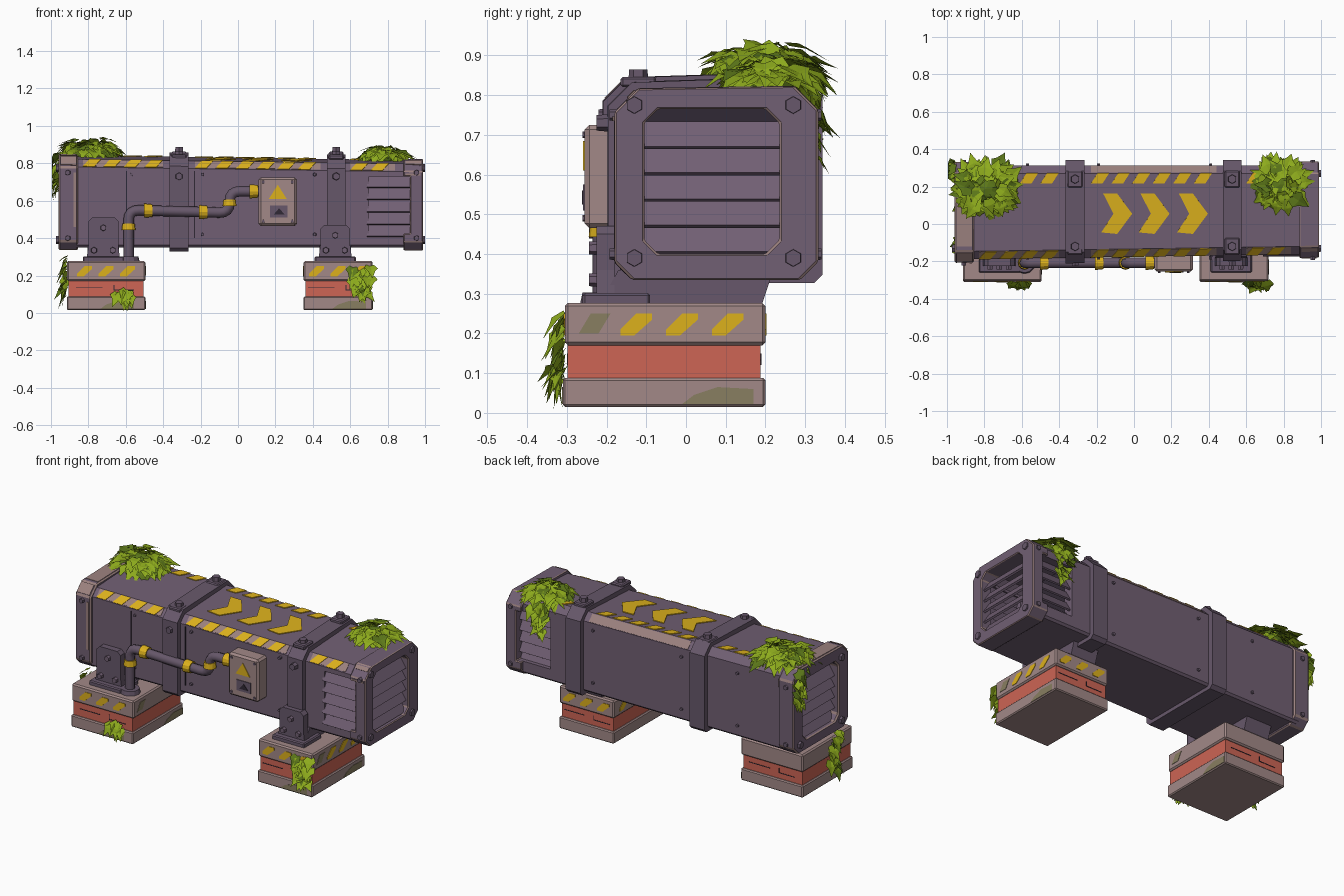
import bpy, bmesh, math, random
from mathutils import Vector, Matrix

random.seed(4)
if "Cube" in bpy.data.objects:
    bpy.data.objects.remove(bpy.data.objects["Cube"], do_unlink=True)


def material(name, color):
    mat = bpy.data.materials.new(name)
    mat.use_nodes = True
    mat.diffuse_color = (*color, 1)
    bsdf = mat.node_tree.nodes["Principled BSDF"]
    bsdf.inputs["Base Color"].default_value = (*color, 1)
    bsdf.inputs["Roughness"].default_value = 0.8
    return mat


METAL = material("purple metal", (0.165, 0.115, 0.172))
TRIM = material("dark purple trim", (0.135, 0.097, 0.145))
DARK = material("shadow black", (0.03, 0.022, 0.035))
WEAR = material("worn edge tan", (0.33, 0.22, 0.21))
YELLOW = material("warning yellow", (0.72, 0.44, 0.012))
CONCRETE = material("mauve concrete", (0.36, 0.25, 0.245))
BRICK = material("brick red", (0.61, 0.13, 0.09))
MOSS = material("moss stain", (0.25, 0.21, 0.12))
LEAF = material("leaf green", (0.27, 0.41, 0.012))
DEEP = material("deep leaf green", (0.11, 0.19, 0.01))


def finish(name, bm, *mats, normals=True):
    if normals:
        bmesh.ops.recalc_face_normals(bm, faces=bm.faces)
    mesh = bpy.data.meshes.new(name)
    bm.to_mesh(mesh)
    bm.free()
    for mat in mats:
        mesh.materials.append(mat)
    obj = bpy.data.objects.new(name, mesh)
    bpy.context.collection.objects.link(obj)
    return obj


def box(name, xs, ys, zs, mat, bevel=0.0):
    bm = bmesh.new()
    bmesh.ops.create_cube(bm, size=1)
    for v in bm.verts:
        v.co = [(a + b) / 2 + c * (b - a) for (a, b), c in zip((xs, ys, zs), v.co)]
    if bevel:
        bmesh.ops.bevel(bm, geom=bm.edges[:], offset=bevel, segments=1, affect="EDGES")
    return finish(name, bm, mat)


def plates(name, polys, origin, u, v, mat, t=0.005):
    """Flat outlines in the plane (origin, u, v), raised by t."""
    o, u, v = Vector(origin), Vector(u).normalized(), Vector(v).normalized()
    n = u.cross(v).normalized() * t
    bm = bmesh.new()
    for poly in polys:
        face = bm.faces.new([bm.verts.new(o + u * a + v * b) for a, b in poly])
        ext = bmesh.ops.extrude_face_region(bm, geom=[face])["geom"]
        bmesh.ops.translate(bm, vec=n, verts=[g for g in ext if isinstance(g, bmesh.types.BMVert)])
    return finish(name, bm, mat)


def rect(a, b, c, d, slant=0.0):
    return [(a, c), (b, c), (b + slant, d), (a + slant, d)]


def cylinders(name, spots, axis, r, depth, mat, sides=6):
    bm = bmesh.new()
    rot = Vector(axis).to_track_quat("Z", "Y").to_matrix().to_4x4()
    for p in spots:
        bmesh.ops.create_cone(bm, cap_ends=True, segments=sides, radius1=r, radius2=r * 0.88,
                              depth=depth, matrix=Matrix.Translation(p) @ rot)
    return finish(name, bm, mat)


# The duct top leans up towards the back by LIFT and down towards +x
CH, LIFT, BACK = 0.042, 0.02, 0.313


def front_y(x):
    return -0.175 + 0.015 * x


def top_z(y):
    return 0.81 + LIFT * (y - front_y(0) - CH) / (BACK - front_y(0) - 2 * CH)


def octagon(x, y0, y1, z0, z1, c, b, lift=0.0):
    return [(x, y, z) for y, z in ((y0 + b, z0), (y1 - b, z0), (y1, z0 + b), (y1, z1 + lift - c),
                                   (y1 - c, z1 + lift), (y0 + c, z1), (y0, z1 - c), (y0, z0 + b))]


def outer(x, grow, c, b, lift):
    return octagon(x, front_y(x) - grow, BACK + grow, 0.35 - 0.75 * grow, 0.81 - 0.014 * x + grow, c, b, lift)


def inner(x, grow):
    return octagon(x, -0.105 - grow, 0.235 + grow, 0.4 - grow, 0.765 + grow, 0.035, 0.035)


def ring(name, x0, x1, grow, c, b, lift, hole, *mats):
    """Tube with top chamfer c, bottom chamfer b and an inner opening."""
    bm = bmesh.new()
    loops = [outer(x0, grow, c, b, lift), outer(x1, grow, c, b, lift), inner(x1, hole), inner(x0, hole)]
    loops = [[bm.verts.new(p) for p in loop] for loop in loops]
    for k in range(4):
        p, q = loops[k], loops[(k + 1) % 4]
        for i in range(8):
            j = (i + 1) % 8
            bm.faces.new((p[i], p[j], q[j], q[i]))
    return finish(name, bm, *mats)


# Duct shell, end frames and clamping bands
duct = ring("duct_shell", -0.9, 0.92, 0, CH, 0.012, LIFT, 0.015, METAL)
frames = [ring("end_frame_right", -0.96, -0.855, 0.018, 0.06, 0.045, 0.01, 0, METAL, WEAR),
          ring("end_frame_left", 0.885, 0.99, 0.02, 0.06, 0.045, 0.006, 0, METAL, WEAR)]
cutter = box("vent_cutter", (0.7, 0.92), (-1, 1), (0.425, 0.73), DARK)
cutter.hide_render = True
for obj in (duct, frames[1]):
    cut = obj.modifiers.new("side_vents", "BOOLEAN")
    cut.object, cut.operation, cut.solver = cutter, "DIFFERENCE", "EXACT"
for obj in frames:
    bev = obj.modifiers.new("worn_edges", "BEVEL")
    bev.width, bev.segments, bev.limit_method, bev.material = 0.008, 1, "ANGLE", 1
    bev.angle_limit = math.radians(40)
bpy.context.view_layer.update()
deps = bpy.context.evaluated_depsgraph_get()
baked = [(o, bpy.data.meshes.new_from_object(o.evaluated_get(deps))) for o in [duct] + frames]
for obj, mesh in baked:
    obj.modifiers.clear()
    obj.data = mesh
bpy.data.objects.remove(cutter, do_unlink=True)

for i, x in enumerate((-0.315, 0.525)):
    ring(f"band_{i}", x - 0.05, x + 0.05, 0.03, 0.06, 0.02, 0.014, 0.03, TRIM)
    cylinders(f"band_bolts_{i}", [(x, -0.12, 0.845), (x, 0.24, 0.867)], (0, 0, 1), 0.026, 0.04, TRIM)
    for y, z in ((-0.12, 0.846), (0.24, 0.862)):
        box("bolt_lug", (x - 0.04, x + 0.04), (y - 0.045, y + 0.045), (0.82, z), TRIM, 0.006)
    cylinders(f"band_side_bolts_{i}", [(x, -0.21, 0.73)], (0, -1, 0), 0.022, 0.03, TRIM)

# Louvres and bulkheads inside the vents
for side, x, back in ((1, 0.965, 0.66), (-1, -0.935, -0.82)):
    box("bulkhead", (back - 0.01, back + 0.01), (-0.14, 0.27), (0.37, 0.79), DARK)
    for i in range(5):
        plates("end_slat", [rect(-0.11, 0.24, 0, 0.075)], (x, 0, 0.4 + 0.066 * i),
               (0, 1, 0), (-0.55 * side, 0, 0.83), METAL, 0.012)
for y, lean in ((-0.165, 0.5), (0.3, -0.5)):
    for i in range(5):
        plates("side_slat", [rect(0.69, 0.93, 0, 0.072)], (0, y, 0.405 + 0.066 * i),
               (1, 0, 0), (0, lean, 0.85), METAL, 0.01)

# Frame bolts
corners = [(y, z) for y in (-0.13, 0.27) for z in (0.39, 0.775)]
for x in (-0.96, 0.985):
    cylinders("end_bolts", [(x, y, z) for y, z in corners], (math.copysign(1, x), 0, 0), 0.024, 0.028, TRIM)
for x in (-0.91, 0.955):
    cylinders("front_frame_bolts", [(x, front_y(x) - 0.02, z) for z in (0.4, 0.75)], (0, -1, 0), 0.016, 0.024, TRIM)
    cylinders("back_frame_bolts", [(x, BACK + 0.02, z) for z in (0.4, 0.75)], (0, 1, 0), 0.016, 0.016, TRIM)

# Panel seams and rivets
ALONG = (1, 0.015, 0)
plates("front_seams", [rect(x, x + 0.006, 0.4, 0.76) for x in (-0.6, -0.235)],
       (0, -0.175, 0), ALONG, (0, 0, 1), DARK, 0.002)
spots = [(x, z) for x in (-0.57, -0.19, 0.41) for z in (0.42, 0.74)]
cylinders("front_rivets", [(x, -0.18, z) for x, z in spots], (0, -1, 0), 0.01, 0.02, TRIM)
cylinders("back_rivets", [(x, BACK, z) for x, z in spots], (0, 1, 0), 0.01, 0.02, TRIM)

# Hazard stripes, worn paint and arrows on the top
runs = ((-0.83, -0.4), (-0.23, 0.44), (0.6, 0.84))
stripes, strips = [], []
for a, b in runs:
    strips.append(rect(a, b, 0.006, 0.057))
    count = round((b - a) / 0.11)
    stripes += [rect(a + 0.11 * i, a + 0.11 * i + 0.062, 0.002, 0.057, 0.035) for i in range(count)]
SLOPE = (1, 0.015, -0.014)
TOP = ((1, 0, -0.014), (0, 1, top_z(1) - top_z(0)))
CHAMFER = ((0, front_y(0), 0.81 - CH), SLOPE, (0, 1, 1))
plates("front_worn_strip", strips, *CHAMFER, WEAR, 0.002)
plates("front_hazard_stripes", stripes, *CHAMFER, YELLOW, 0.005)
plates("back_hazard_stripes", stripes, (0, 0.215, top_z(0.215)), *TOP, YELLOW, 0.005)
plates("back_worn_strip", strips[1:2], (0, BACK - CH, 0.81 + LIFT), (1, 0, -0.014), (0, 1, -1), WEAR, 0.002)
plates("frame_top_wear", [rect(-0.95, -0.865, -0.12, 0.26)], (0, 0, 0.831), (1, 0, -0.014), (0, 1, 0.025), WEAR, 0.003)
plates("frame_chamfer_wear", [rect(-0.95, -0.865, 0.01, 0.075), rect(0.895, 0.98, 0.05, 0.075)],
       (0, -0.195, 0.77), SLOPE, (0, 1, 1), WEAR, 0.004)
plates("frame_front_wear", [rect(-0.88, -0.865, 0.46, 0.75), rect(0.896, 0.976, 0.735, 0.746)],
       (0, -0.195, 0), ALONG, (0, 0, 1), WEAR, 0.004)
arrow = [(0.01, 0.108), (0.085, 0.108), (0.165, 0), (0.085, -0.108), (0, -0.1), (0.065, 0)]
plates("direction_arrows", [[(x + s, y) for x, y in arrow] for s in (-0.175, 0.025, 0.23)],
       (0, 0.055, top_z(0.055)), *TOP, YELLOW, 0.005)

# Plinths, saddles and brackets
for name, x0, x1, y1, mid, top in (("right", -0.915, -0.495, 0.178, -0.72, 0.51), ("left", 0.35, 0.72, 0.2, 0.52, 0.47)):
    box(name + "_plinth_foot", (x0, x1), (-0.31, y1), (0.015, 0.088), CONCRETE, 0.006)
    box(name + "_plinth_brick", (x0 + 0.01, x1 - 0.01), (-0.298, y1 - 0.012), (0.08, 0.18), BRICK)
    box(name + "_plinth_cap", (x0, x1), (-0.305, y1), (0.17, 0.277), CONCRETE, 0.008)
    plates(name + "_saddle", [[(-0.22, 0.27), (y1 - 0.01, 0.27), (y1 + 0.02, 0.36), (-0.17, 0.36)]],
           (mid - 0.085, 0, 0), (0, 1, 0), (0, 0, 1), TRIM, 0.17)
    box(name + "_foot_plate", (mid - 0.11, mid + 0.11), (-0.26, -0.09), (0.268, 0.302), TRIM, 0.006)
    plates(name + "_bracket", [[(-0.088, 0.3), (0.088, 0.3), (0.08, 0.36), (0.08, top - 0.02), (0.06, top),
                                (-0.06, top), (-0.08, top - 0.02), (-0.08, 0.36)]],
           (mid, -0.18, 0), (1, 0, 0), (0, 0, 1), TRIM, 0.045)
    cylinders(name + "_bracket_bolts", [(mid - 0.05, -0.232, 0.335), (mid + 0.05, -0.232, 0.335),
                                        (mid, -0.232, top - 0.055)], (0, -1, 0), 0.018, 0.024, METAL)
    # Painted marks, mortar cracks and stains
    cx, cy, hx = (x0 + x1) / 2, -0.01, (x1 - x0) / 2
    faces = [((cx, -0.305, 0), (1, 0, 0))]
    if name == "left":
        faces += [((cx + hx, cy, 0), (0, 1, 0)), ((cx, y1, 0), (-1, 0, 0)), ((cx - hx, cy, 0), (0, -1, 0))]
    for o, u in faces:
        marks = [[(s - 0.04, 0.195), (s - 0.005, 0.195), (s + 0.04, 0.235), (s + 0.04, 0.25), (s, 0.25), (s - 0.04, 0.21)]
                 for s in (-0.115, 0, 0.115)]
        plates(name + "_plinth_marks", marks, o, u, (0, 0, 1), YELLOW, 0.003)
    for o, u in (((cx, -0.298, 0), (1, 0, 0)), ((cx, y1 - 0.012, 0), (-1, 0, 0))):
        cracks = [rect(-0.16, -0.02, 0.132, 0.136), rect(0.04, 0.15, 0.12, 0.124), rect(0.04, 0.044, 0.12, 0.15)]
        plates(name + "_brick_cracks", cracks, o, u, (0, 0, 1), DARK, 0.002)
    stain = [(-0.03, 0.022), (0.15, 0.022), (0.15, 0.06), (0.06, 0.065), (0, 0.045)]
    plates(name + "_front_stain", [stain], (cx, -0.31, 0), (1, 0, 0), (0, 0, 1), MOSS, 0.002)
    plates(name + "_side_stain", [stain, rect(-0.29, -0.24, 0.2, 0.25, 0.03)], (x1, 0.02, 0),
           (0, 1, 0), (0, 0, 1), MOSS, 0.002)

# Bent pipe with clamps
PY = -0.208
corner_pts = [Vector((x, PY, z)) for x, z in ((-0.585, 0.28), (-0.585, 0.55), (-0.045, 0.535), (-0.045, 0.65), (0.13, 0.65))]
path = [corner_pts[0]]
for a, b, c in zip(corner_pts, corner_pts[1:], corner_pts[2:]):
    p, q = b + (a - b).normalized() * 0.055, b + (c - b).normalized() * 0.055
    path += [p.lerp(b, t / 4).lerp(b.lerp(q, t / 4), t / 4) for t in range(5)]
path.append(corner_pts[-1])
curve = bpy.data.curves.new("pipe", "CURVE")
curve.dimensions, curve.bevel_depth, curve.bevel_resolution, curve.use_fill_caps = "3D", 0.028, 2, True
spline = curve.splines.new("POLY")
spline.points.add(len(path) - 1)
for pt, co in zip(spline.points, path):
    pt.co = (*co, 1)
curve.materials.append(TRIM)
bpy.context.collection.objects.link(bpy.data.objects.new("pipe", curve))
cylinders("upright_clamps", [(-0.585, PY, 0.46), (-0.045, PY, 0.59)], (0, 0, 1), 0.037, 0.035, YELLOW, 12)
cylinders("level_clamps", [(-0.48, PY, 0.547), (-0.185, PY, 0.539), (0.085, PY, 0.65)], (1, 0, 0), 0.038, 0.045, YELLOW, 12)
cylinders("pipe_flange", [(-0.585, PY, 0.285)], (0, 0, 1), 0.06, 0.035, TRIM, 12)

# Control box
box("control_box", (0.11, 0.315), (-0.255, -0.16), (0.465, 0.725), CONCRETE, 0.012)
FRONT = ((0.21, -0.255, 0), (1, 0, 0), (0, 0, 1))
plates("warning_triangle", [[(-0.045, 0.61), (0.05, 0.61), (0.003, 0.685)]], *FRONT, YELLOW, 0.004)
plates("box_slot", [rect(-0.04, 0.055, 0.51, 0.575)], *FRONT, TRIM, 0.004)
plates("box_slot_marks", [[(-0.02, 0.525), (0.04, 0.525), (0.01, 0.56)]], *FRONT, DARK, 0.007)
cylinders("box_bolts", [(x, -0.256, z) for x in (0.135, 0.29) for z in (0.49, 0.7)], (0, -1, 0), 0.009, 0.01, TRIM)

# Ivy
OUTLINE = [(0, 0), (-0.08, 0.26), (0.3, 0.44), (0.5, 0.24), (1, 0)]


def leaf(bm, pos, along, up, size):
    along = along.normalized()
    side = up.cross(along).normalized()
    up = along.cross(side)
    shade = 1 if random.random() < 0.2 else 0

    def point(a, s, h):
        p = pos + (along * a + side * s + up * h) * size
        return bm.verts.new((max(p.x, -0.995), p.y, max(p.z, 0)))
    for sign in (1, -1):
        rim = [point(a, s * sign, 0.2 * s - 0.2 * a * a) for a, s in OUTLINE]
        hub = point(0.4, 0, 0)
        for p, q in zip(rim, rim[1:]):
            tri = (hub, p, q) if sign < 0 else (hub, q, p)
            bm.faces.new(tri).material_index = shade


def jitter(k):
    return Vector([random.uniform(-k, k) for _ in range(3)])


def bush(name, center, radii, count):
    bm = bmesh.new()
    center, radii = Vector(center), Vector(radii)
    bmesh.ops.create_icosphere(bm, subdivisions=2, radius=0.55,
                               matrix=Matrix.Translation(center) @ Matrix.Diagonal((*radii, 1)))
    for face in bm.faces:
        face.material_index = 1
    for _ in range(count):
        d = jitter(1)
        d.z = abs(d.z) * 0.9 + 0.05
        d.normalize()
        flat = Vector((d.x, d.y, -0.3)) + jitter(0.35)
        leaf(bm, center + d * radii * random.uniform(0.5, 0.8), flat, d * 0.8 + Vector((0, 0, 0.8)), random.uniform(0.075, 0.11))
    finish(name, bm, LEAF, DEEP, normals=False)


def strand(name, top, bottom, out, count, spread):
    bm = bmesh.new()
    top, bottom, out = Vector(top), Vector(bottom), Vector(out)
    across = out.cross(Vector((0, 0, 1)))
    for i in range(count):
        t = i / (count - 1)
        pos = top.lerp(bottom, t) + across * random.uniform(-spread, spread) * (1 - 0.5 * t)
        leaf(bm, pos, Vector((0, 0, -0.9)) + out * 0.7 + jitter(0.6),
             out + Vector((0, 0, 0.9)) + jitter(0.6), random.uniform(0.065, 0.095))
    finish(name, bm, LEAF, DEEP, normals=False)


bush("ivy_bush_right", (-0.79, 0.19, 0.845), (0.18, 0.155, 0.125), 120)
bush("ivy_bush_left", (0.78, 0.21, 0.83), (0.135, 0.14, 0.085), 85)
strand("ivy_back", (0.77, 0.315, 0.84), (0.77, 0.315, 0.65), (0, 1, 0), 22, 0.06)
strand("ivy_end", (-0.955, 0.28, 0.84), (-0.96, 0.3, 0.65), (-1, 0, 0), 17, 0.04)
strand("ivy_plinth_side", (-0.915, -0.12, 0.3), (-0.92, -0.12, 0.09), (-1, 0, 0), 20, 0.055)
strand("ivy_plinth_front", (-0.6, -0.31, 0.12), (-0.6, -0.31, 0.08), (0, -1, 0), 11, 0.05)
strand("ivy_left_plinth", (0.67, -0.305, 0.25), (0.65, -0.31, 0.1), (0, -1, 0), 22, 0.06)
